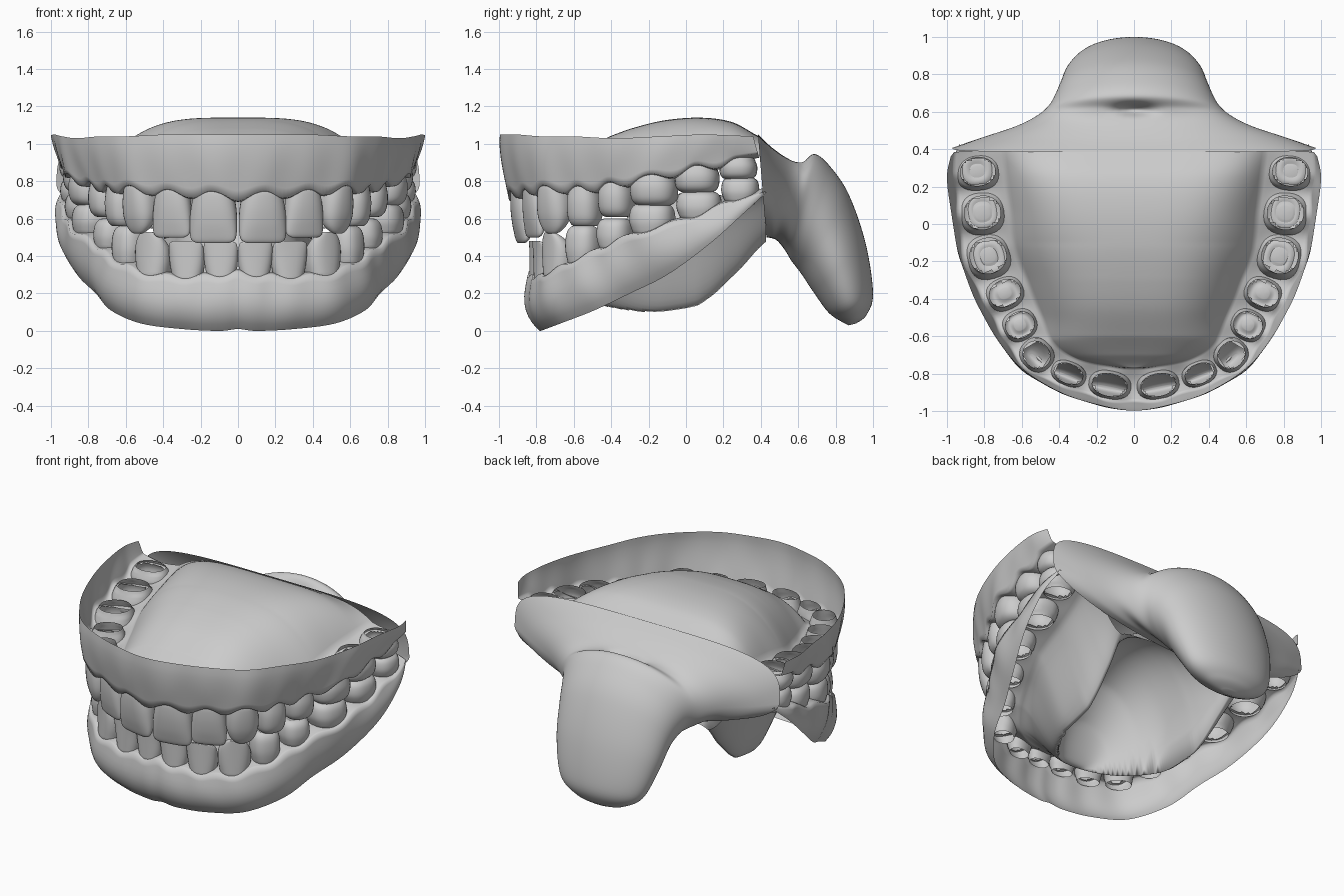
import bpy, bmesh, math
from mathutils import Vector

if "Cube" in bpy.data.objects:
    bpy.data.objects.remove(bpy.data.objects["Cube"])

def spline(pts, t):
    """Catmull-Rom through tuples at integer t."""
    i = max(0, min(len(pts) - 2, int(math.floor(t))))
    f = t - i
    a, b, c, d = [pts[max(0, min(len(pts) - 1, j))] for j in (i - 1, i, i + 1, i + 2)]
    return [0.5 * (2*q + (r-p)*f + (2*p-5*q+4*r-s)*f*f + (3*q-p-3*r+s)*f**3)
            for p, q, r, s in zip(a, b, c, d)]

def curve(table, y):
    """Smooth height lookup z(y) from (y, z) pairs."""
    if y <= table[0][0]:
        return table[0][1]
    for i, ((a, _), (b, _)) in enumerate(zip(table, table[1:])):
        if y <= b:
            return spline(table, i + (y - a) / (b - a))[1]
    return table[-1][1]

def make(name, rows, closed=False, cap=False, holes=()):
    bm = bmesh.new()
    g = [[bm.verts.new(p) for p in r] for r in rows]
    n = len(rows[0])
    for r0, r1 in zip(g, g[1:]):
        for j in range(n if closed else n - 1):
            k = (j + 1) % n
            bm.faces.new((r0[j], r0[k], r1[k], r1[j]))
    if cap:
        c = bm.verts.new(sum((v.co for v in g[-1]), Vector()) / n)
        for j in range(n):
            bm.faces.new((g[-1][j], g[-1][(j + 1) % n], c))
    bmesh.ops.remove_doubles(bm, verts=bm.verts[:], dist=0.0004)
    # open the sockets
    dead = []
    for f in bm.faces:
        m = f.calc_center_median()
        for c, nrm, w, d, zc in holes:
            q = Vector((m.x - c.x, m.y - c.y))
            if abs(m.z - zc) < 0.08 and (q.dot(nrm) / d)**2 + (q.cross(nrm) / w)**2 < 0.65:
                dead.append(f)
                break
    if dead:
        bmesh.ops.delete(bm, geom=dead, context='FACES')
    bmesh.ops.recalc_face_normals(bm, faces=bm.faces[:])
    for f in bm.faces:
        f.smooth = True
    me = bpy.data.meshes.new(name)
    bm.to_mesh(me)
    bm.free()
    ob = bpy.data.objects.new(name, me)
    bpy.context.collection.objects.link(ob)
    return ob

# Arch stations: midline, eight teeth, back end
# (centre x, y, rim x, y, z, gum margin z, half depth)
UPPER = [(0, -.87, 0, -.995, 1.05, .73, .075), (.13, -.86, .17, -.97, 1.05, .74, .075),
         (.35, -.80, .39, -.90, 1.05, .75, .065), (.52, -.70, .6, -.77, 1.04, .77, .085),
         (.61, -.54, .74, -.6, 1.04, .77, .10), (.69, -.37, .86, -.38, 1.03, .79, .11),
         (.78, -.17, .94, -.14, 1.04, .83, .125), (.81, .06, .98, .08, 1.05, .88, .125),
         (.835, .28, 1.0, .25, 1.045, .92, .12), (.84, .39, .98, .36, 1.04, .94, .11)]
LOWER = [(0, -.785, 0, -.785, .01, .30, .055), (.09, -.78, .1, -.78, 0, .29, .055),
         (.27, -.75, .3, -.75, .01, .28, .06), (.45, -.68, .52, -.67, .04, .30, .075),
         (.58, -.55, .68, -.49, .11, .37, .09), (.67, -.38, .76, -.3, .2, .45, .10),
         (.77, -.18, .86, -.1, .3, .53, .115), (.81, .07, .95, .12, .46, .61, .115),
         (.84, .29, .97, .31, .63, .70, .11), (.85, .42, .93, .43, .74, .75, .08)]
# (tip z, half width) of each tooth
UP_TEETH = [(.47, .128), (.50, .108), (.52, .098), (.56, .09), (.61, .092), (.67, .125), (.74, .118), (.81, .1)]
LO_TEETH = [(.48, .092), (.48, .096), (.53, .1), (.56, .09), (.60, .092), (.68, .12), (.745, .12), (.82, .1)]

PALATE = [(-.78, .76), (-.7, .84), (-.6, .93), (-.45, 1.02), (-.3, 1.08), (-.12, 1.125),
          (.08, 1.14), (.25, 1.115), (.42, 1.03)]
TROUGH = [(-.7, .29), (-.6, .19), (-.43, .13), (-.2, .1), (0, .12), (.1, .16), (.28, .32), (.45, .49)]
TONGUE = [(-.7, .29), (-.6, .19), (-.54, .22), (-.46, .42), (-.3, .62), (0, .74), (.25, .7), (.45, .5)]

def frame(table, u):
    full = [(-a[0], a[1], -a[2]) + a[3:] for a in table[:0:-1]] + table
    p = spline(full, u + 9)
    a, b = spline(full, max(0, u + 8.95)), spline(full, min(18, u + 9.05))
    t = Vector((b[0] - a[0], b[1] - a[1])).normalized()
    return p, Vector((t.y, -t.x))

def gum(name, table, teeth, up):
    rows, N = [], 216
    for i in range(N + 1):
        u = -9 + 18 * i / N
        (cx, cy, rx, ry, rz, zm, d), n = frame(table, u)
        au = abs(u)
        sc = (1 + math.cos(math.pi * u)) / 2 if au < 1 else math.sin(math.pi * u)**2 if au < 8 else 0
        sgn = -1 if up else 1
        dz = sgn * (.045 if up else .025) * (sc - .25)            # scalloped margin between teeth
        c, r = Vector((cx, cy)), Vector((rx, ry))
        out, inn = c + n * (d + .012 - .012 * sc), c - n * (d + .025)
        bulge = (.015 if up else .05) * (1 - (au / 9)**2)
        row = []
        for k in range(9):                      # outer wall
            f = k / 8
            p = r.lerp(out, f) + n * (bulge * math.sin(math.pi * f**.8))
            row.append((p.x, p.y, rz + (zm - rz) * f + dz * f**4))
        for k in range(1, 16):                  # ridge
            f = k / 16
            p = out.lerp(inn, f)
            row.append((p.x, p.y, zm + dz * (1 - f) + sgn * .02 * math.sin(math.pi * f)))
        for k in range(37):                     # palate or mouth floor
            a = 1 - k / 36
            if up:
                pw = 3.4 + 1.8 * max(0, inn.y + .1) / .5
                z = zm + (curve(PALATE, inn.y) - zm) * (1 - a**pw)
            else:
                # oval trough around the tongue
                e = .6 * math.sqrt(max(0, 1 - (max(0, -.1 - inn.y) / .5)**2))
                tr = min(zm, curve(TROUGH, inn.y))
                if a >= e:
                    s = (a - e) / (1 - e)
                    z = tr + (zm - tr) * s * s * (3 - 2 * s)
                else:
                    z = tr + (curve(TONGUE, inn.y) - tr) * (1 - (a / e)**2)**.45
            row.append((inn.x * a, inn.y, z))
        rows.append(row)
    holes = []
    for s in (-1, 1):
        for k, (tip, w) in enumerate(teeth, 1):
            p, n = frame(table, s * k)
            holes.append((Vector(p[:2]), n, w * .85, p[6], p[5]))
    make(name, rows, holes=holes)

# Crown profiles: (height fraction, width scale, depth scale)
INCISOR = [(-.2, .74, .8), (0, .82, 1), (.3, .95, .98), (.6, 1, .78), (.83, .99, .5), (.95, .9, .3), (1, .68, .12)]
CANINE = [(-.2, .78, .8), (0, .86, 1), (.3, .99, 1), (.6, .98, .85), (.82, .8, .58), (.95, .52, .32), (1, .25, .12)]
MOLAR = [(-.2, .76, .78), (0, .85, .9), (.35, 1, 1), (.7, .98, .95), (.9, .86, .8), (1, .62, .55), (.94, .3, .3)]

def tooth(name, table, k, tip, w):
    p, n = frame(table, k)
    t = Vector((-n.y, n.x))
    c, zg, d = Vector(p[:2]), p[5], p[6]
    front = abs(k) <= 3
    keys = CANINE if abs(k) == 3 else INCISOR if front else MOLAR
    lean = .3 if table is UPPER else 1.0
    rows = []
    for i in range(25):
        h, sw, sd = spline(keys, i * (len(keys) - 1) / 24)
        o = c + n * (d * (1 - sd) * lean if front and h > 0 else 0)
        ring = []
        e = .95 if h < 0 else .82
        for j in range(28):
            a = 2 * math.pi * j / 28
            ca, sa = math.cos(a), math.sin(a)
            q = o + t * (w * sw * math.copysign(abs(ca)**e, ca)) + n * (d * sd * math.copysign(abs(sa)**e, sa))
            ring.append((q.x, q.y, zg + (tip - zg) * h))
        rows.append(ring)
    make(name, rows, closed=True, cap=True)

gum("upper_gum_and_palate", UPPER, UP_TEETH, True)
gum("lower_gum_and_tongue", LOWER, LO_TEETH, False)
for label, table, teeth in (("upper", UPPER, UP_TEETH), ("lower", LOWER, LO_TEETH)):
    for k, (tip, w) in enumerate(teeth, 1):
        for s, side in ((-1, "left"), (1, "right")):
            tooth(f"{label}_tooth_{side}_{k}", table, s * k, tip, w)

# Throat pouch: (top y, z, bottom y, z, half width, upper and lower exponents)
THROAT = [(.385, 1.05, .43, .50, .97, 4, 1.7), (.46, .98, .46, .495, .82, 2.8, 1.8),
          (.55, .92, .49, .48, .63, 2.3, 1.9), (.62, .915, .53, .43, .52, 2.1, 2),
          (.69, .945, .56, .38, .46, 2, 2), (.77, .88, .59, .34, .425, 2, 2),
          (.87, .73, .62, .30, .395, 2, 2), (.96, .47, .68, .21, .36, 2, 2),
          (1.0, .2, .76, .10, .29, 2, 2), (.965, .085, .83, .05, .17, 2, 2), (.91, .04, .87, .03, .05, 2, 2)]
rows = []
for i in range(81):
    ty, tz, by, bz, w, eu, el = spline(THROAT, i * (len(THROAT) - 1) / 80)
    ring = []
    for j in range(96):
        a = 2 * math.pi * j / 96
        ca, sa = math.cos(a), math.sin(a)
        e = 2 / (eu if sa > 0 else el)
        x = w * math.copysign(abs(ca)**e, ca)
        f = .5 + .5 * math.copysign(abs(sa)**e, sa)
        y, z = by + (ty - by) * f, bz + (tz - bz) * f
        if sa > 0:                              # uvula dimple
            z -= .08 * math.exp(-(x / .09)**2 - ((y - .61) / .03)**2)
        ring.append((x, y, z))
    rows.append(ring)
make("throat", rows, closed=True, cap=True)
